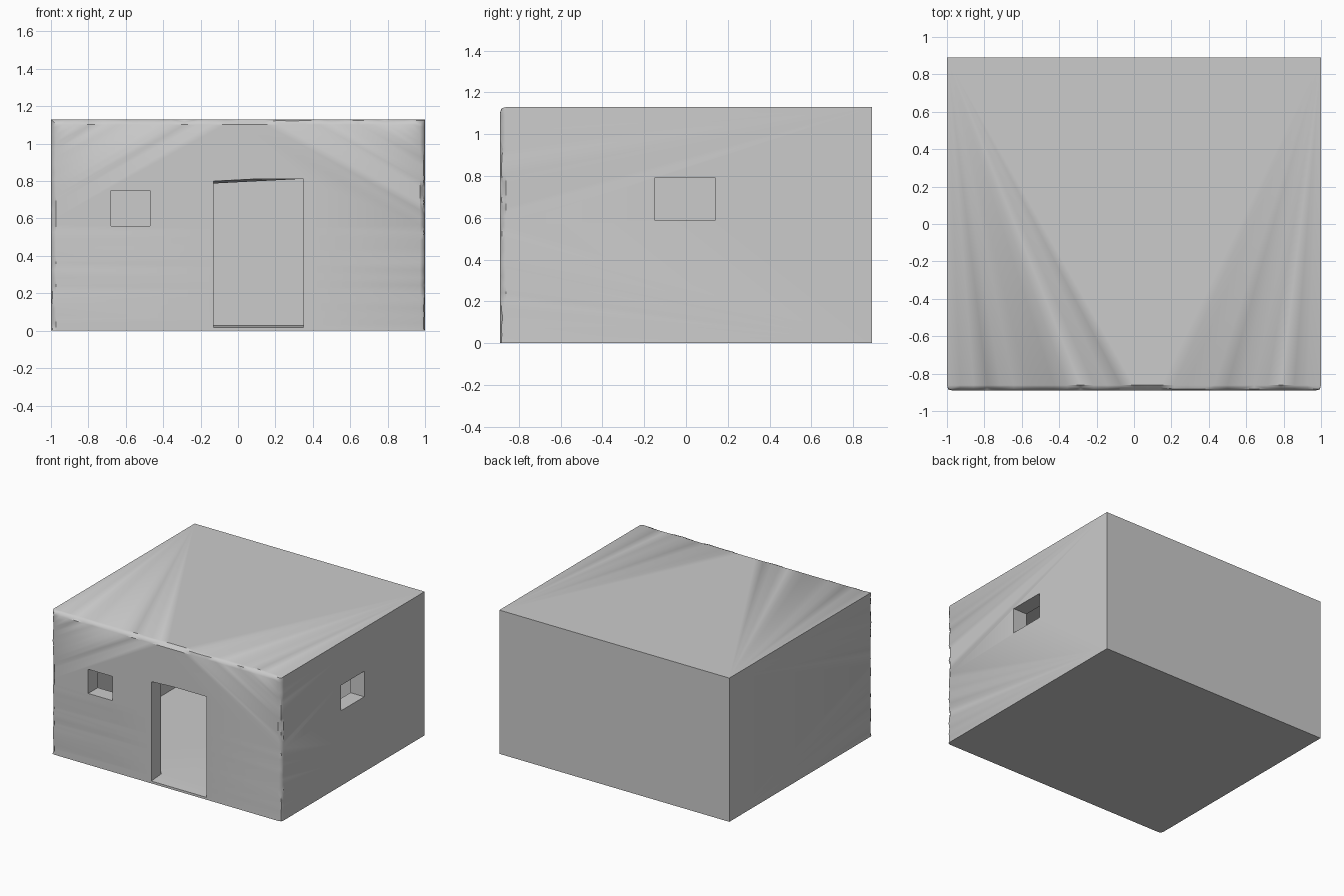
import bpy, bmesh, random
from mathutils import Vector

if "Cube" in bpy.data.objects:
    bpy.data.objects.remove(bpy.data.objects["Cube"])

random.seed(4)
W, D, H = 1.0, 0.89, 1.13      # half width, half depth, height
T, FLOOR = 0.12, 0.03          # wall and floor thickness


def new_object(name, bm):
    mesh = bpy.data.meshes.new(name)
    bm.to_mesh(mesh)
    bm.free()
    ob = bpy.data.objects.new(name, mesh)
    bpy.context.collection.objects.link(ob)
    return ob


def box_bm(lo, hi):
    bm = bmesh.new()
    bmesh.ops.create_cube(bm, size=1)
    for v in bm.verts:
        v.co = Vector([(hi[i] if v.co[i] > 0 else lo[i]) for i in range(3)])
    return bm


def cut(target, cutter):
    cutter.hide_render = True
    mod = target.modifiers.new("opening", 'BOOLEAN')
    mod.operation, mod.solver, mod.object = 'DIFFERENCE', 'EXACT', cutter
    bpy.context.view_layer.objects.active = target
    bpy.ops.object.modifier_apply(modifier=mod.name)
    bpy.data.objects.remove(cutter)


# Adobe block with worn front and side top edges
bm = box_bm((-W, -D, 0), (W, D, H))


def worn(e):
    a, b = e.verts[0].co, e.verts[1].co
    front = a.y < 0 and b.y < 0
    top = a.z > 0 and b.z > 0
    upright = abs(a.z - b.z) > 0.1
    return front and (top or upright)


edges = [e for e in bm.edges if worn(e)]
bmesh.ops.subdivide_edges(bm, edges=edges, cuts=27)
edges = [e for e in bm.edges
         if all(v.co.y < -D + 0.001 for v in e.verts)
         and (all(v.co.z > H - 0.001 for v in e.verts)
              or all(abs(v.co.x) > W - 0.001 for v in e.verts)
              and abs(e.verts[0].co.z - e.verts[1].co.z) > 0.001)]
bmesh.ops.bevel(bm, geom=edges, offset=0.028, segments=2, profile=0.6,
                affect='EDGES')
# Small random chips pushed inward along the worn corner line
for v in bm.verts:
    dx, dy, dz = W - abs(v.co.x), v.co.y + D, H - v.co.z
    if dy < 0.027 and 0.002 < v.co.z and (0.001 < dz < 0.027 or 0.001 < dx < 0.027):
        c = random.uniform(0, 0.010)
        v.co.y += c
        if dz < 0.027:
            v.co.z -= c * random.random()
        if dx < 0.027:
            v.co.x -= c * random.random() * (1 if v.co.x > 0 else -1)
bmesh.ops.triangulate(bm, faces=bm.faces[:])
bmesh.ops.recalc_face_normals(bm, faces=bm.faces[:])
house = new_object("adobe_house", bm)

# Hollow room
cut(house, new_object("room_cutter",
                      box_bm((-W + T, -D + T, FLOOR), (W - T, D - T, H - T))))

# Doorway with a sloping sill and a slightly sagging lintel
bm = box_bm((-0.13, -D - 0.1, 0.01), (0.35, -D + T + 0.02, 0.81))
for v in bm.verts:
    if v.co.z < 0.1 and v.co.y > -D:
        v.co.z = FLOOR
    if v.co.z > 0.5 and v.co.y > -D and v.co.x < 0:
        v.co.z = 0.785
bmesh.ops.triangulate(bm, faces=bm.faces[:])
cut(house, new_object("door_cutter", bm))

# Front and right windows
cut(house, new_object("front_window_cutter",
                      box_bm((-0.68, -D - 0.1, 0.56), (-0.47, -D + T + 0.05, 0.75))))
cut(house, new_object("side_window_cutter",
                      box_bm((W - T - 0.05, -0.15, 0.59), (W + 0.1, 0.14, 0.79))))

bpy.ops.object.select_all(action='DESELECT')
house.select_set(True)
bpy.context.view_layer.objects.active = house
bpy.ops.object.shade_smooth_by_angle(angle=0.7)
